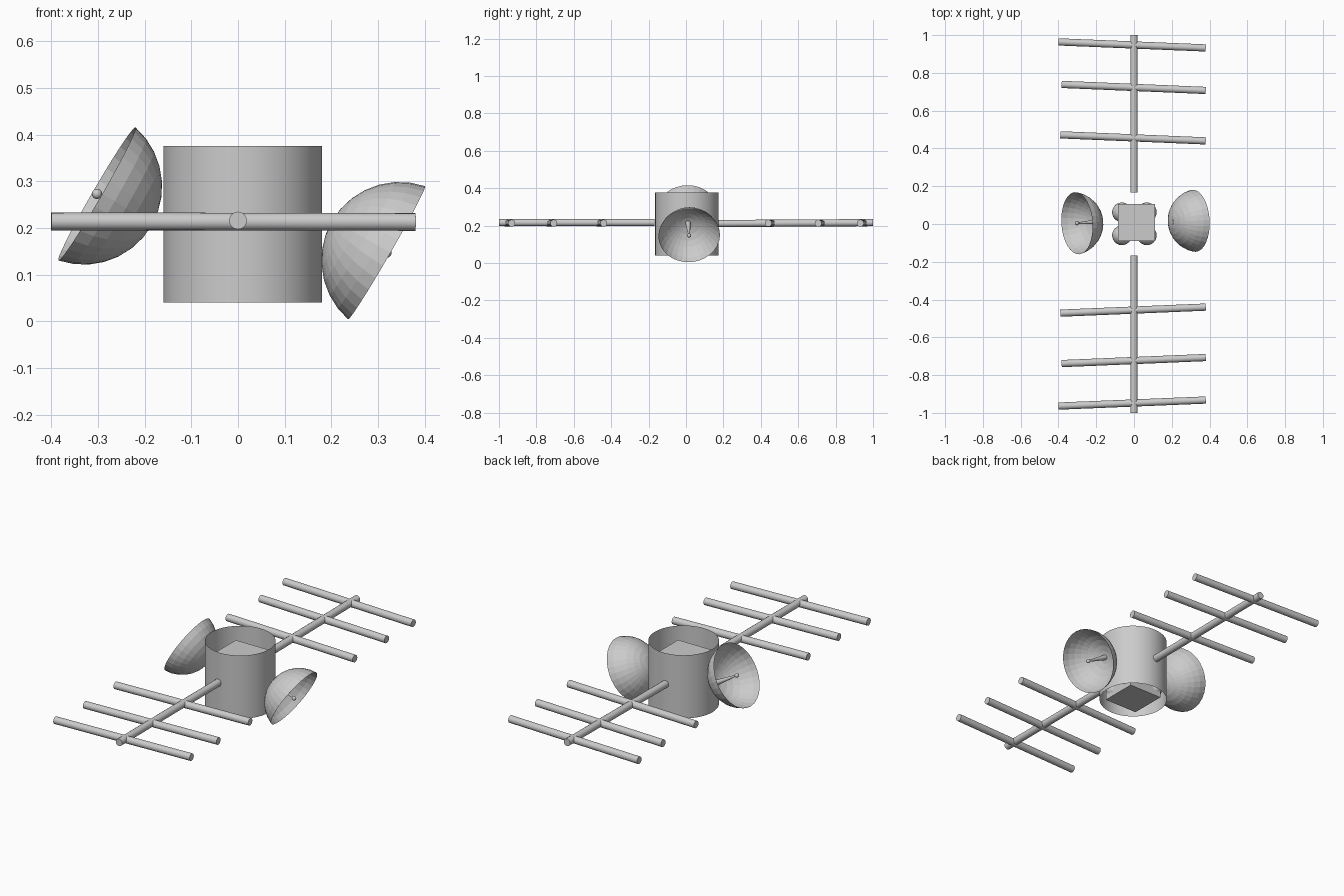
import bpy, bmesh, math
from mathutils import Vector, Matrix

if "Cube" in bpy.data.objects:
    bpy.data.objects.remove(bpy.data.objects["Cube"], do_unlink=True)

grey = bpy.data.materials.new("light grey metal")
grey.use_nodes = True
grey.diffuse_color = (0.6, 0.6, 0.6, 1)
grey.node_tree.nodes["Principled BSDF"].inputs["Base Color"].default_value = (0.6, 0.6, 0.6, 1)


def finish(name, bm, smooth=True):
    mesh = bpy.data.meshes.new(name)
    bm.to_mesh(mesh)
    bm.free()
    mesh.materials.append(grey)
    obj = bpy.data.objects.new(name, mesh)
    bpy.context.collection.objects.link(obj)
    if smooth:
        bpy.ops.object.select_all(action="DESELECT")
        obj.select_set(True)
        bpy.context.view_layer.objects.active = obj
        bpy.ops.object.shade_smooth_by_angle(angle=math.radians(40))
    return obj


def rod(name, start, end, r1, r2=None, sides=16, caps=True):
    """Straight round bar or cone between two points."""
    a, b = Vector(start), Vector(end)
    turn = (b - a).to_track_quat("Z", "Y").to_matrix().to_4x4()
    bm = bmesh.new()
    bmesh.ops.create_cone(bm, cap_ends=caps, segments=sides, radius1=r1,
                          radius2=r1 if r2 is None else r2, depth=(b - a).length,
                          matrix=Matrix.Translation((a + b) / 2) @ turn)
    return finish(name, bm)


def ball(name, centre, radius, segments=24):
    bm = bmesh.new()
    bmesh.ops.create_uvsphere(bm, u_segments=segments, v_segments=segments // 2,
                              radius=radius, matrix=Matrix.Translation(centre))
    return finish(name, bm)


def dish(side, rim_centre, yaw, pitch):
    """Open faceted bowl with a tapered feed and a ball at its focus."""
    aim = Vector((math.cos(pitch) * math.cos(yaw), math.cos(pitch) * math.sin(yaw), math.sin(pitch)))
    rim_centre = Vector(rim_centre)
    radius, rim_angle, rings, segs = 0.168, math.radians(78.75), 7, 32
    offset = radius * math.cos(rim_angle)
    bm = bmesh.new()
    prev = None
    pole = bm.verts.new((0, 0, offset - radius))
    for i in range(1, rings + 1):
        t = rim_angle * i / rings
        ring = [bm.verts.new((radius * math.sin(t) * math.cos(math.tau * k / segs),
                              radius * math.sin(t) * math.sin(math.tau * k / segs),
                              offset - radius * math.cos(t))) for k in range(segs)]
        for k in range(segs):
            n = (k + 1) % segs
            if prev:
                bm.faces.new((prev[k], ring[k], ring[n], prev[n]))
            else:
                bm.faces.new((pole, ring[k], ring[n]))
        prev = ring
    bmesh.ops.recalc_face_normals(bm, faces=bm.faces)
    turn = aim.to_track_quat("Z", "Y").to_matrix().to_4x4()
    bm.transform(Matrix.Translation(rim_centre) @ turn)
    finish(side + "_dish", bm, smooth=False)
    rod(side + "_dish_feed", rim_centre + aim * (offset - radius), rim_centre, 0.014, 0.004)
    ball(side + "_dish_feed_tip", rim_centre, 0.011, 16)


# Body: open drum around a square core
rod("body_drum", (0.01, 0.005, 0.04), (0.01, 0.005, 0.376), 0.17, sides=64, caps=False)
bm = bmesh.new()
bmesh.ops.create_cube(bm, size=1, matrix=Matrix.Translation((0.012, 0.007, 0.18))
                      @ Matrix.Diagonal((0.196, 0.196, 0.27, 1)))
finish("inner_core", bm, smooth=False)

# Round tanks at the core corners
for x, xs in ((-0.064, "right"), (0.068, "left")):
    for y, ys in ((-0.06, "front"), (0.062, "back")):
        ball(f"{ys}_{xs}_tank", (x, y, 0.1), 0.052)

# Dishes on both sides
dish("right", (-0.302, 0.004, 0.273), math.radians(184), math.radians(30))
dish("left", (0.318, 0.017, 0.147), math.radians(3), math.radians(-30))

# Booms, each with three slightly slanted cross bars
for name, s, inner_z in (("front", -1, 0.216), ("back", 1, 0.211)):
    rod(name + "_boom", (0, s * 0.168, inner_z), (0, s, 0.216), 0.019)
    for i, (y, left_end) in enumerate(((0.456, -0.39), (0.723, -0.383), (0.948, -0.4))):
        rod(f"{name}_cross_bar_{i + 1}", (left_end, s * (y + 0.016), 0.214),
            (0.38, s * (y - 0.016), 0.213), 0.019)
